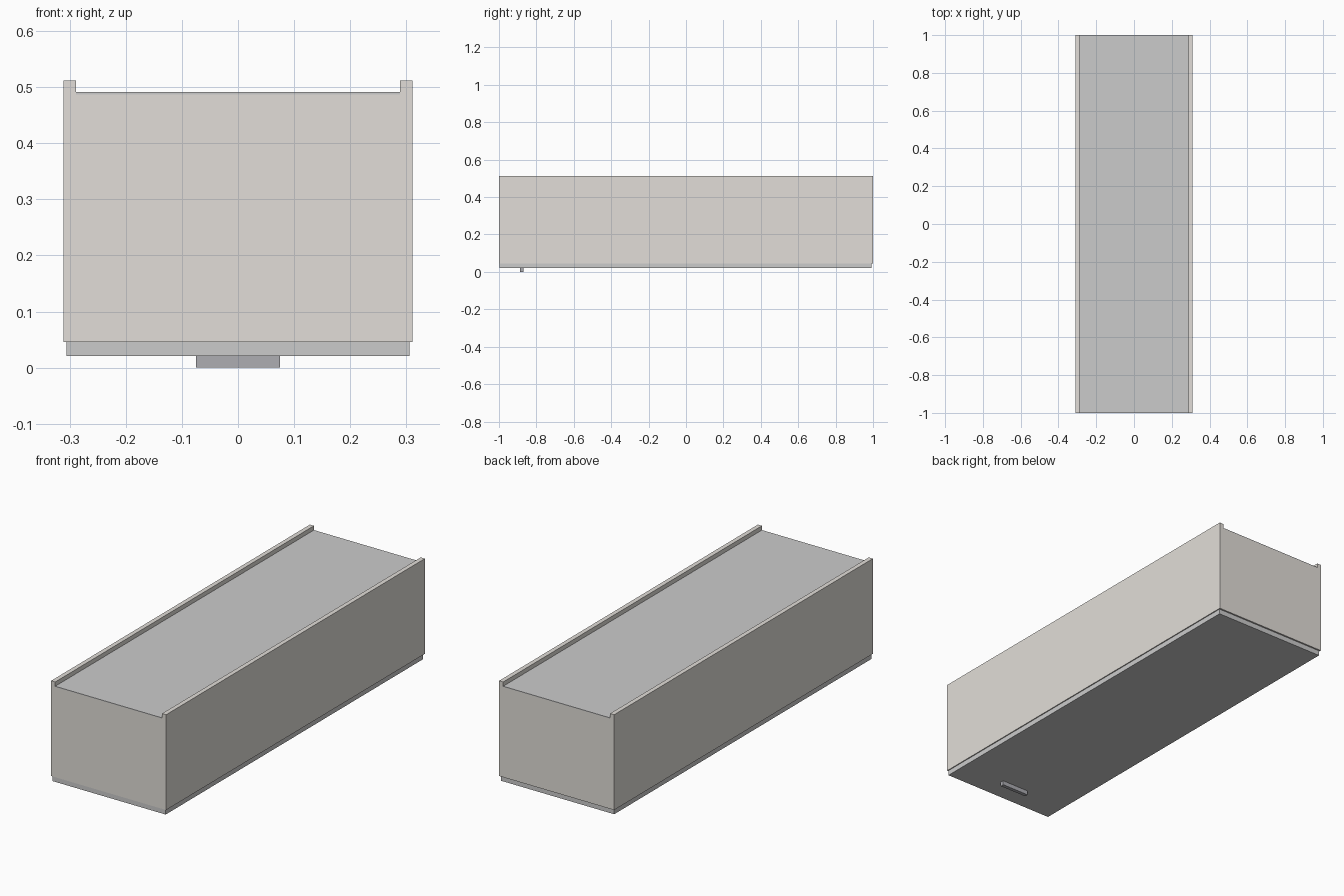
import bpy

if "Cube" in bpy.data.objects:
    bpy.data.objects.remove(bpy.data.objects["Cube"])


def material(name, color):
    m = bpy.data.materials.new(name)
    m.diffuse_color = (*color, 1)
    m.use_nodes = True
    m.node_tree.nodes["Principled BSDF"].inputs["Base Color"].default_value = m.diffuse_color
    return m


body = material("warm_grey", (0.76, 0.73, 0.69))
pale = material("pale_grey", (0.82, 0.82, 0.79))
metal = material("dark_metal", (0.42, 0.42, 0.45))


def box(name, x, y, z, mat):
    """Box from (min, max) ranges on each axis."""
    r = (x, y, z)
    bpy.ops.mesh.primitive_cube_add(size=1, location=[(a + b) / 2 for a, b in r])
    ob = bpy.context.object
    ob.name = name
    ob.scale = [b - a for a, b in r]
    bpy.ops.object.transform_apply(location=False, rotation=False, scale=True)
    ob.data.materials.append(mat)
    return ob


W, T = 0.311, 0.022       # half width, board thickness
Z0, ZB, ZT = 0.046, 0.487, 0.512

# Carcass: two long sides and two end boards between them
for s, n in ((-1, "left"), (1, "right")):
    box(n + "_side", sorted((s * W, s * (W - T))), (-1, 1), (Z0, ZT), body)
for s, n in ((-1, "front"), (1, "rear")):
    box(n + "_end", (T - W, W - T), sorted((s, s * (1 - T))), (Z0, ZB), body)

# Thin recessed panel between the raised side edges
box("back_panel", (T - W, W - T), (-1, 1), (ZB, 0.491), pale)

# Door underneath, slightly inset from the carcass outline
box("door", (-0.306, 0.306), (-0.996, 0.992), (0.021, Z0), pale)

# Bar handle on the door
box("handle", (-0.075, 0.075), (-0.888, -0.87), (0, 0.021), metal)
